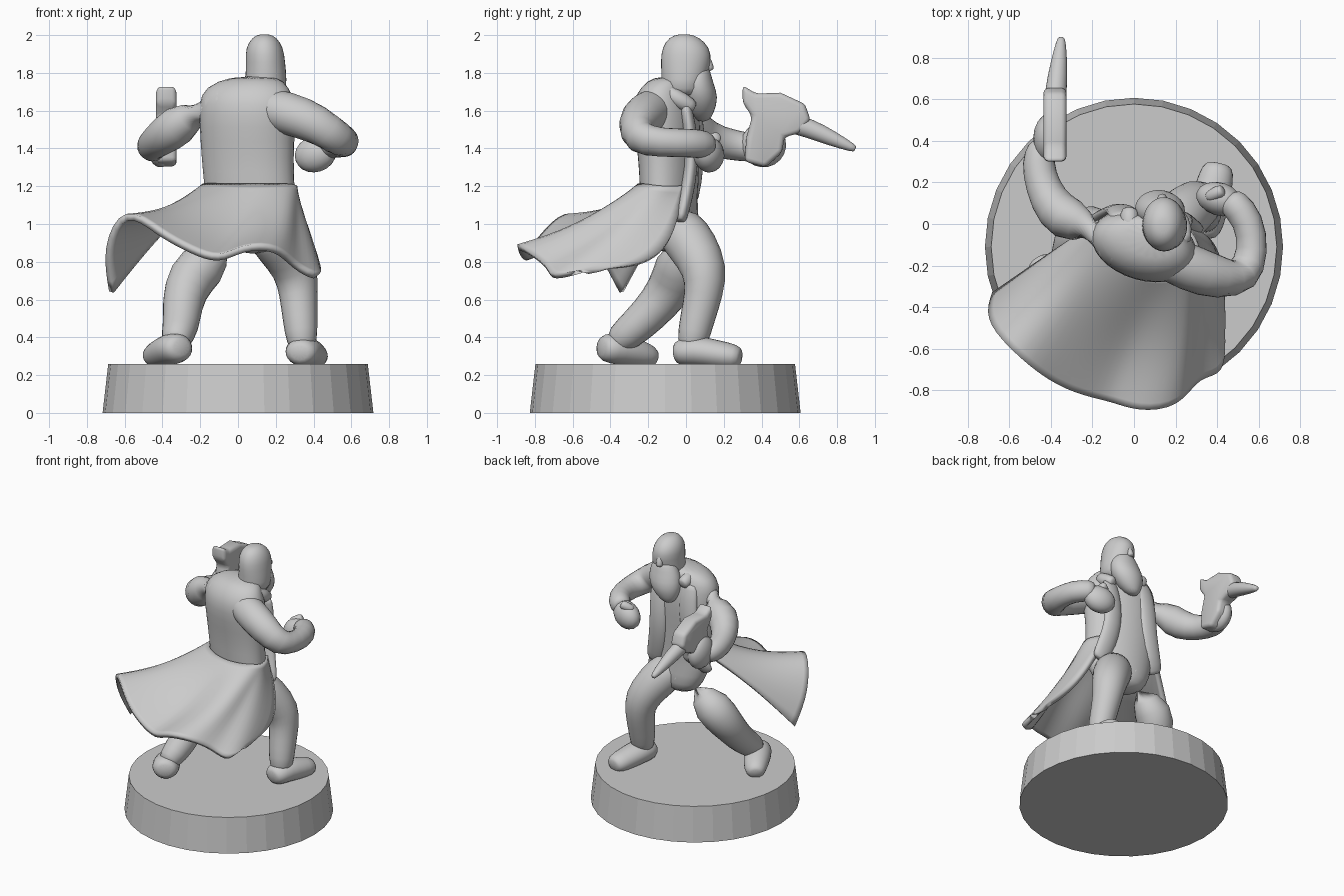
import bpy, bmesh, math
from mathutils import Vector, Matrix

if "Cube" in bpy.data.objects:
    bpy.data.objects.remove(bpy.data.objects["Cube"])

grey = bpy.data.materials.new("stone_grey")
grey.diffuse_color = (0.6, 0.6, 0.6, 1)
grey.use_nodes = True
grey.node_tree.nodes["Principled BSDF"].inputs["Base Color"].default_value = grey.diffuse_color


def make(name, verts, faces, sub=1, smooth=True):
    me = bpy.data.meshes.new(name)
    me.from_pydata([tuple(v) for v in verts], [], faces)
    bm = bmesh.new()
    bm.from_mesh(me)
    bmesh.ops.recalc_face_normals(bm, faces=bm.faces)
    bm.to_mesh(me)
    bm.free()
    me.materials.append(grey)
    ob = bpy.data.objects.new(name, me)
    bpy.context.collection.objects.link(ob)
    if smooth:
        me.shade_smooth()
    if sub:
        ob.modifiers.new("soften", 'SUBSURF').levels = sub
        ob.modifiers["soften"].render_levels = sub
    return ob


def skin(name, rings, sub=1):
    """Join equal rings into a closed, capped body."""
    n = len(rings[0])
    faces = [(i * n + j, i * n + (j + 1) % n, (i + 1) * n + (j + 1) % n, (i + 1) * n + j)
             for i in range(len(rings) - 1) for j in range(n)]
    faces += [tuple(range(n)), tuple(range((len(rings) - 1) * n, len(rings) * n))]
    return make(name, [v for r in rings for v in r], faces, sub)


def limb(name, pts, flat=1.0, n=12):
    """Round tube through (x, y, z, radius) points, with rounded ends."""
    P = [Vector(p[:3]) for p in pts]
    R = [p[3] for p in pts]
    d0, d1 = (P[0] - P[1]).normalized(), (P[-1] - P[-2]).normalized()
    P = [P[0] + d0 * R[0] * .35] + P + [P[-1] + d1 * R[-1] * .35]
    R = [R[0] * .55] + R + [R[-1] * .55]
    rings = []
    for i, p in enumerate(P):
        t = (P[min(i + 1, len(P) - 1)] - P[max(i - 1, 0)]).normalized()
        ref = Vector((1, 0, 0)) if abs(t.x) < .8 else Vector((0, 0, 1))
        u = (ref - t * ref.dot(t)).normalized()
        w = t.cross(u)
        rings.append([p + R[i] * (u * math.cos(a) * flat + w * math.sin(a))
                      for a in [2 * math.pi * k / n for k in range(n)]])
    return skin(name, rings)


turned = Matrix.Rotation(math.radians(-16), 3, 'Z')


def stack(name, secs, rot=Matrix.Identity(3), n=16):
    """Stack of horizontal ellipses (cx, cy, z, rx, ry)."""
    return skin(name, [[Vector((cx, cy, z)) + rot @ Vector((rx * math.cos(a), ry * math.sin(a), 0))
                        for a in [2 * math.pi * k / n for k in range(n)]]
                       for cx, cy, z, rx, ry in secs])


def blob(name, c, r, rot=(0, 0, 0)):
    bpy.ops.mesh.primitive_uv_sphere_add(segments=16, ring_count=10, radius=1, location=c, rotation=rot)
    ob = bpy.context.object
    ob.name, ob.scale = name, r
    ob.data.materials.append(grey)
    ob.data.shade_smooth()
    return ob


# Display base: tapered disc with flat facets
bpy.ops.mesh.primitive_cone_add(vertices=32, radius1=.717, radius2=.687, depth=.26, location=(0, -.11, .13))
base = bpy.context.object
base.name = "base"
base.data.materials.append(grey)

# Torso, turned with the left shoulder forward
stack("torso", [(.08, -.05, .84, .12, .09), (.08, -.05, .92, .2, .13), (.07, -.09, 1.08, .25, .14),
                (.06, -.09, 1.2, .25, .15), (.05, -.09, 1.35, .255, .155), (.05, -.1, 1.52, .265, .175),
                (.05, -.11, 1.64, .27, .17), (.045, -.1, 1.725, .235, .135), (.09, -.07, 1.785, .13, .1)], turned)

# Head, beard, nose and collar
stack("head", [(.14, -.02, 1.66, .12, .12), (.15, -.01, 1.77, .11, .12), (.145, 0, 1.86, .107, .138),
               (.14, 0, 1.935, .102, .13), (.14, -.01, 1.99, .065, .08), (.14, -.01, 2.005, .025, .03)])
stack("beard", [(.08, .09, 1.54, .03, .03), (.1, .08, 1.59, .085, .07), (.12, .075, 1.67, .125, .1),
                (.135, .06, 1.75, .118, .085), (.14, .06, 1.81, .09, .07), (.14, .06, 1.85, .05, .05)])
limb("nose", [(.14, .11, 1.88, .02), (.135, .125, 1.82, .028)])
limb("collar", [(-.02, .06, 1.7, .05), (-.03, -.03, 1.73, .05), (.06, -.12, 1.735, .055),
                (.18, -.14, 1.715, .055), (.25, -.07, 1.68, .05), (.22, .03, 1.62, .045)])

# Flat front panels of the open coat
limb("left_lapel", [(-.05, .03, 1.68, .035), (-.06, .07, 1.5, .036), (-.08, .06, 1.3, .034),
                    (-.13, .04, 1.14, .034), (-.18, .0, 1.06, .03)], 2.1)
limb("right_lapel", [(.22, .0, 1.62, .035), (.21, .03, 1.45, .036), (.21, .03, 1.3, .036),
                     (.24, .0, 1.14, .038), (.28, -.03, 1.02, .035)], 2.0)

# Coat skirt: hem points (x, y, z, mid lift, mid spread) from right front edge round the back to the left
hem = [(.42, -.5, .76, -.14, .07), (.435, -.73, .705, -.05, .03), (.3, -.72, .77, -.04, -.01),
       (.21, -.88, .88, -.04, .03), (.02, -.9, .88, -.05, .01), (-.1, -.85, .8, -.06, .0),
       (-.25, -.82, .86, -.05, .01), (-.42, -.75, .95, -.03, .01), (-.6, -.6, 1.1, -.05, .0),
       (-.71, -.46, .87, -.03, .0), (-.67, -.34, .64, .03, .0)]
rows, verts = 6, []
for k, (x, y, z, lift, spread) in enumerate(hem):
    a = math.radians(52 - 247 * k / (len(hem) - 1))
    side = turned @ Vector((math.cos(a) * .25, math.sin(a) * .15, 0))
    top = Vector((.06, -.09, 1.2)) + side
    out = side.normalized() * spread + Vector((0, 0, lift))
    if k == 0:
        out.y += .1
    for r in range(rows):
        t = r / (rows - 1)
        verts.append(top.lerp(Vector((x, y, z)), t) + out * math.sin(math.pi * t))
skirt = make("coat_skirt", verts, [(k * rows + r, k * rows + r + 1, (k + 1) * rows + r + 1, (k + 1) * rows + r)
                                   for k in range(len(hem) - 1) for r in range(rows - 1)], 2)
skirt.modifiers["soften"].boundary_smooth = 'PRESERVE_CORNERS'
solid = skirt.modifiers.new("cloth", 'SOLIDIFY')
solid.thickness, solid.offset = .035, 0

# Legs and boots in a wide stance
limb("right_leg", [(.15, -.04, .98, .14), (.23, .04, .88, .14), (.31, .105, .75, .125), (.32, .095, .63, .105),
                   (.328, .06, .5, .096), (.34, .03, .36, .085)])
limb("right_boot", [(.33, -.04, .32, .075), (.35, .06, .33, .085), (.38, .16, .31, .078), (.405, .27, .295, .07)], 1.2)
limb("left_leg", [(.02, -.03, .95, .15), (-.13, -.02, .84, .145), (-.26, -.05, .71, .135), (-.295, -.14, .58, .112),
                  (-.3, -.26, .46, .1), (-.33, -.36, .38, .085)])
limb("left_boot", [(-.31, -.43, .345, .08), (-.35, -.36, .34, .088), (-.41, -.25, .315, .078),
                   (-.455, -.18, .295, .06)], 1.15)

# Right arm bent across the side, ending in a fist
limb("right_arm", [(.12, -.14, 1.62, .11), (.26, -.21, 1.59, .12), (.42, -.265, 1.53, .112), (.53, -.26, 1.45, .1),
                   (.575, -.13, 1.43, .08), (.555, .02, 1.43, .078), (.47, .11, 1.42, .08)])
blob("right_fist", (.41, .12, 1.37), (.115, .08, .095), (0, -.3, -.3))
limb("right_thumb", [(.36, .13, 1.43, .03), (.42, .16, 1.46, .035)])

# Left arm reaching forward
limb("left_arm", [(-.0, -.12, 1.63, .12), (-.13, -.07, 1.635, .135), (-.26, -.01, 1.565, .12), (-.38, .06, 1.475, .108),
                  (-.44, .18, 1.43, .088), (-.465, .3, 1.41, .082), (-.44, .37, 1.4, .075)])
blob("left_fist", (-.41, .41, 1.42), (.075, .12, .12), (.2, 0, 0))

# Pistol: bevelled side profile plus a tapering barrel
prof = [(.3, 1.735), (.37, 1.69), (.5, 1.695), (.63, 1.635), (.66, 1.55), (.6, 1.48), (.52, 1.46),
        (.51, 1.38), (.42, 1.3), (.31, 1.33), (.32, 1.46), (.35, 1.57), (.3, 1.64)]
n = len(prof)
pistol = make("pistol_body", [(x, y, z) for x in (-.435, -.325) for y, z in prof],
              [tuple(range(n)), tuple(range(n, 2 * n))] + [(i, (i + 1) % n, n + (i + 1) % n, n + i) for i in range(n)], 0)
bev = pistol.modifiers.new("round", 'BEVEL')
bev.width, bev.segments = .025, 3
limb("pistol_barrel", [(-.385, .5, 1.55, .055), (-.375, .65, 1.51, .055), (-.36, .78, 1.45, .042), (-.35, .89, 1.4, .022)])
